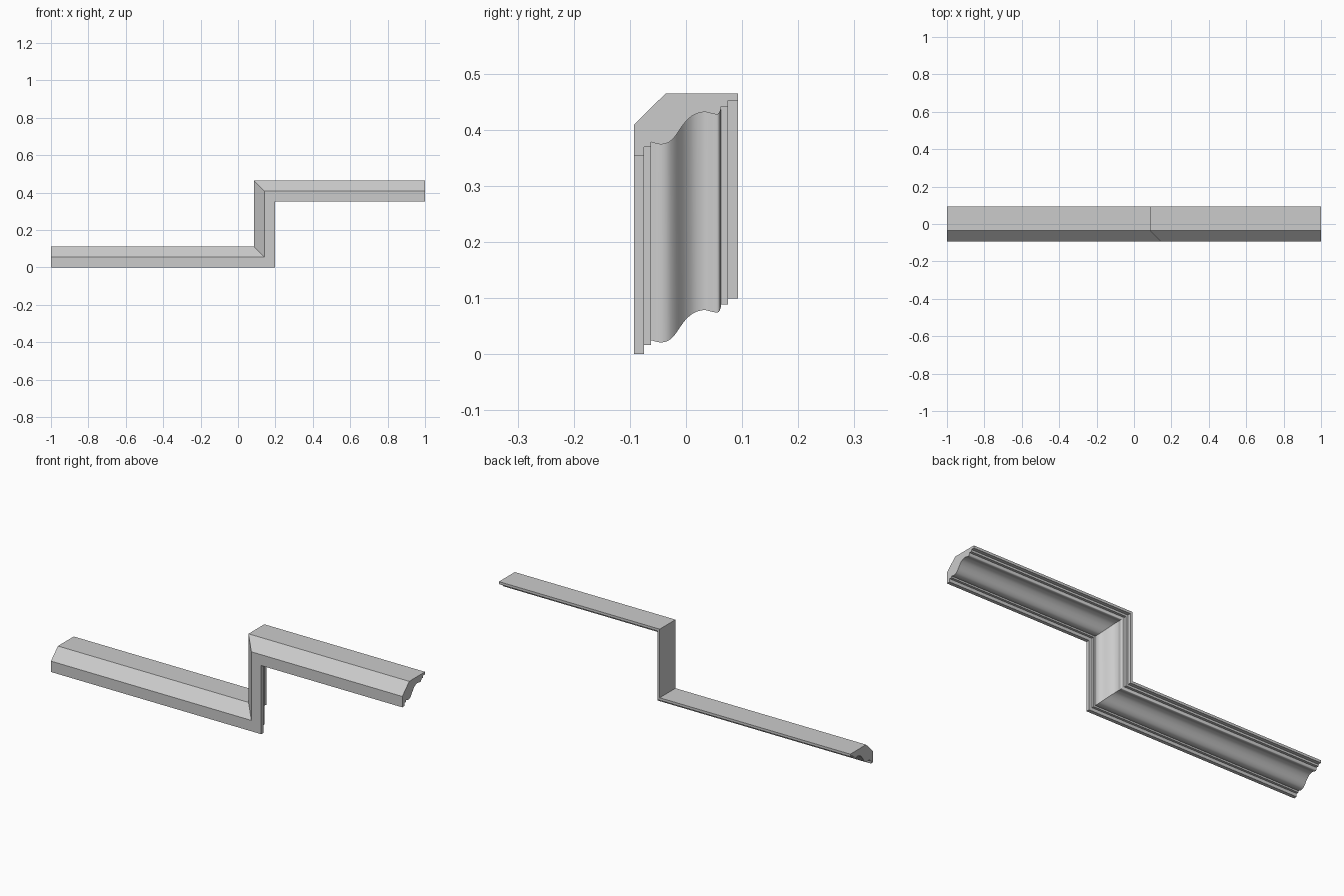
import bpy, bmesh
from mathutils import Vector

if "Cube" in bpy.data.objects:
    bpy.data.objects.remove(bpy.data.objects["Cube"])

# Smooth S-shaped middle of the moulding: (y, depth from outer edge)
s_keys = [(-0.0625, 0.025), (-0.054, 0.0225), (-0.043, 0.021), (-0.031, 0.0245),
          (-0.020, 0.0345), (-0.010, 0.0490), (0.000, 0.0620), (0.014, 0.0735),
          (0.031, 0.0785), (0.043, 0.0765), (0.052, 0.0745), (0.0585, 0.0755),
          (0.0620, 0.0830)]


def smooth_curve(keys, steps=3):
    p = [Vector(k) for k in keys]
    p = [2 * p[0] - p[1]] + p + [2 * p[-1] - p[-2]]
    out = []
    for i in range(1, len(p) - 2):
        a, b, c, d = p[i - 1:i + 3]
        for j in range(steps):
            t = j / steps
            out.append(0.5 * (2 * b + (c - a) * t + (2 * a - 5 * b + 4 * c - d) * t * t
                              + (3 * b - a - 3 * c + d) * t ** 3))
    return [tuple(v) for v in out] + [tuple(keys[-1])]


# Full cross-section: stepped fillets, S curve, flat back with chamfer
T = 0.112
profile = ([(-0.0925, 0), (-0.0745, 0), (-0.0745, 0.0165), (-0.0625, 0.0165)]
           + smooth_curve(s_keys)
           + [(0.0620, 0.0885), (0.0750, 0.0885), (0.0750, 0.0990),
              (0.0925, 0.0990), (0.0925, T), (-0.036, T), (-0.0925, 0.056)])

# Sweep along the stepped path with mitred corners
CX, RISE = 0.197, 0.353
stations = [lambda y, d: (-1, y, d),
            lambda y, d: (CX - d, y, d),
            lambda y, d: (CX - d, y, RISE + d),
            lambda y, d: (1, y, RISE + d)]
bm = bmesh.new()
rings = [[bm.verts.new(f(y, d)) for y, d in profile] for f in stations]
n = len(profile)
for r0, r1 in zip(rings, rings[1:]):
    for i in range(n):
        j = (i + 1) % n
        bm.faces.new((r0[i], r0[j], r1[j], r1[i]))

# End caps
bm.faces.new(rings[0])
bm.faces.new(rings[-1])
bmesh.ops.recalc_face_normals(bm, faces=bm.faces)

mesh = bpy.data.meshes.new("stepped_crown_moulding")
bm.to_mesh(mesh)
bm.free()
obj = bpy.data.objects.new("stepped_crown_moulding", mesh)
bpy.context.collection.objects.link(obj)
bpy.context.view_layer.objects.active = obj
obj.select_set(True)
bpy.ops.object.shade_smooth_by_angle(angle=0.52)
